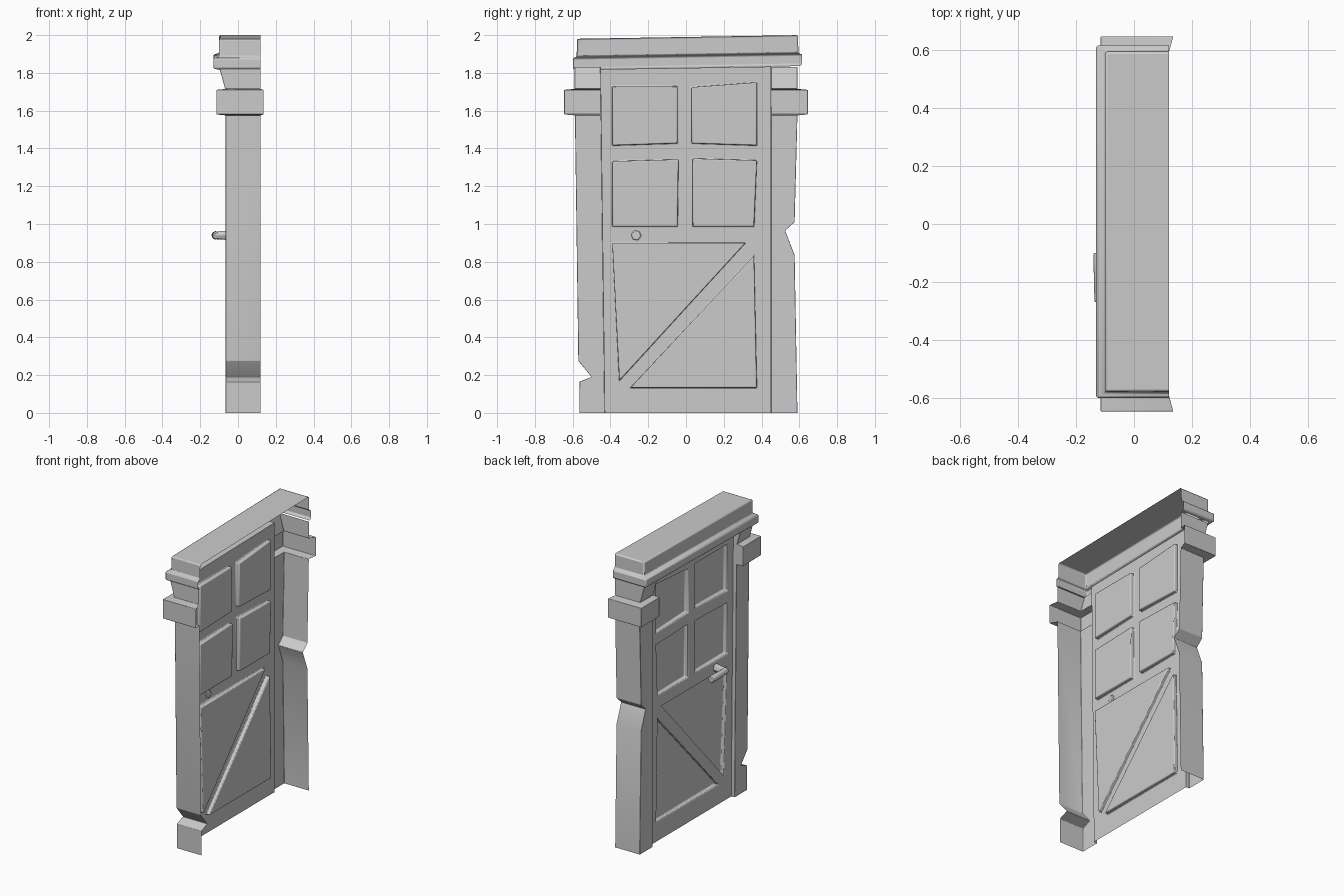
import bpy, bmesh, math
from mathutils import Vector

cube = bpy.data.objects.get("Cube")
if cube:
    bpy.data.objects.remove(cube, do_unlink=True)

grey = bpy.data.materials.new("plain_grey")
grey.use_nodes = True
colour = (0.6, 0.6, 0.6, 1)
grey.diffuse_color = colour
grey.node_tree.nodes["Principled BSDF"].inputs["Base Color"].default_value = colour

DOOR_X = -0.04     # face of the door sheet
PANEL_X = -0.01    # recessed panels
BACK_X = 0.12      # open rear edge of the frame


def finish(name, bm, bevel=0.0, shell=True):
    """Turn a bmesh into a named object with soft edges."""
    bmesh.ops.recalc_face_normals(bm, faces=bm.faces)
    if shell and sum(f.normal.x * f.calc_area() for f in bm.faces) > 0:
        bmesh.ops.reverse_faces(bm, faces=bm.faces)
    mesh = bpy.data.meshes.new(name)
    bm.to_mesh(mesh)
    bm.free()
    mesh.materials.append(grey)
    ob = bpy.data.objects.new(name, mesh)
    bpy.context.collection.objects.link(ob)
    if bevel:
        mod = ob.modifiers.new("soft_edges", "BEVEL")
        mod.width = bevel
        mod.segments = 2
        mod.limit_method = "ANGLE"
        mod.angle_limit = math.radians(35)
    bpy.ops.object.select_all(action="DESELECT")
    ob.select_set(True)
    bpy.context.view_layer.objects.active = ob
    bpy.ops.object.shade_smooth_by_angle(angle=math.radians(40))
    return ob


def loft(bm, sections):
    """Skin a stack of open cross-sections."""
    rows = [[bm.verts.new(p) for p in s] for s in sections]
    for low, high in zip(rows, rows[1:]):
        for i in range(len(low) - 1):
            bm.faces.new((low[i], low[i + 1], high[i + 1], high[i]))
    return rows


# Jambs: open-backed channels, each with its own chipped notch (z, outer y)
def jamb(name, side, outline, inner_low, inner_high):
    levels = [(z, y, -0.065, BACK_X) for z, y in outline]
    levels += [(1.58, 0.645, -0.115, 0.135), (1.71, 0.645, -0.115, 0.135),
               (1.715, 0.59, -0.068, BACK_X), (1.83, 0.59, -0.1, BACK_X)]
    sections = []
    for z, outer, front, back in levels:
        inner = inner_low + (inner_high - inner_low) * z / 1.83
        sections.append([(DOOR_X, side * inner, z), (front, side * inner, z),
                         (front, side * outer, z), (back, side * outer, z)])
    bm = bmesh.new()
    loft(bm, sections)
    finish(name, bm, 0.006)


jamb("right_jamb", -1, [(0, 0.565), (0.165, 0.565), (0.19, 0.5),
                        (0.275, 0.57), (1.575, 0.588)], 0.43, 0.453)
jamb("left_jamb", 1, [(0, 0.59), (0.835, 0.575), (0.965, 0.525),
                      (1.01, 0.575), (1.575, 0.59)], 0.45, 0.45)

# Lintel: moulding and cap board, slightly tilted, open at the back
bm = bmesh.new()
stack = [(1.826, 0.588, -0.1), (1.832, 0.607, -0.13), (1.888, 0.607, -0.13),
         (1.894, 0.587, -0.1), (1.99, 0.585, -0.1)]
sections = []
for z, half, front in stack:
    lo, hi = 0.008 - half, 0.008 + half
    sections.append([(x, y, z + 0.0165 * y) for x, y in
                     ((BACK_X, lo), (front, lo), (front, hi), (BACK_X, hi))])
rows = loft(bm, sections)
bm.faces.new(rows[-1])
finish("lintel", bm, 0.008)

# Soffit between the jambs
bm = bmesh.new()
loft(bm, [[(x, y, 1.826 + 0.0165 * y) for y in (-0.453, 0.45)]
          for x in (-0.1, DOOR_X)])
finish("lintel_soffit", bm)

# Door: one sheet with recessed panes and a diagonal brace between two panels
outline = [(-0.43, 0), (0.45, 0), (0.45, 1.833), (-0.453, 1.819)]
panels = [
    [(-0.39, 1.416), (-0.045, 1.427), (-0.045, 1.73), (-0.39, 1.73)],
    [(0.03, 1.427), (0.375, 1.416), (0.375, 1.75), (0.03, 1.724)],
    [(-0.39, 0.987), (-0.045, 0.987), (-0.04, 1.342), (-0.39, 1.332)],
    [(0.035, 0.987), (0.36, 0.987), (0.375, 1.337), (0.035, 1.347)],
    [(-0.353, 0.17), (0.315, 0.9), (-0.39, 0.9)],
    [(-0.294, 0.133), (0.375, 0.133), (0.36, 0.833)],
]
bm = bmesh.new()
edges, loops = [], []
for loop in [outline] + panels:
    vs = [bm.verts.new((DOOR_X, y, z)) for y, z in loop]
    edges += [bm.edges.new((a, b)) for a, b in zip(vs, vs[1:] + vs[:1])]
    loops.append(vs)
bmesh.ops.triangle_fill(bm, use_beauty=True, use_dissolve=False,
                        edges=edges, normal=Vector((-1, 0, 0)))
for vs in loops[1:]:
    deep = [bm.verts.new((PANEL_X, v.co.y, v.co.z)) for v in vs]
    for i in range(len(vs)):
        j = (i + 1) % len(vs)
        bm.faces.new((vs[i], vs[j], deep[j], deep[i]))
    bm.faces.new(deep)
finish("door", bm, 0.006)


# Handle: six-sided stem through the door and a lever with a tapered end
def rod(name, start, end, r1, r2, sides):
    start, end = Vector(start), Vector(end)
    axis = end - start
    bm = bmesh.new()
    bmesh.ops.create_cone(bm, cap_ends=True, segments=sides, radius1=r1,
                          radius2=r2, depth=axis.length)
    turn = Vector((0, 0, 1)).rotation_difference(axis).to_matrix().to_4x4()
    bmesh.ops.transform(bm, matrix=turn, verts=bm.verts)
    bmesh.ops.translate(bm, vec=(start + end) / 2, verts=bm.verts)
    finish(name, bm, 0.004, shell=False)


rod("handle_stem", (-0.034, -0.265, 0.94), (-0.125, -0.25, 0.94), 0.028, 0.022, 6)
rod("handle_lever", (-0.116, -0.268, 0.94), (-0.118, -0.1, 0.94), 0.021, 0.023, 8)
